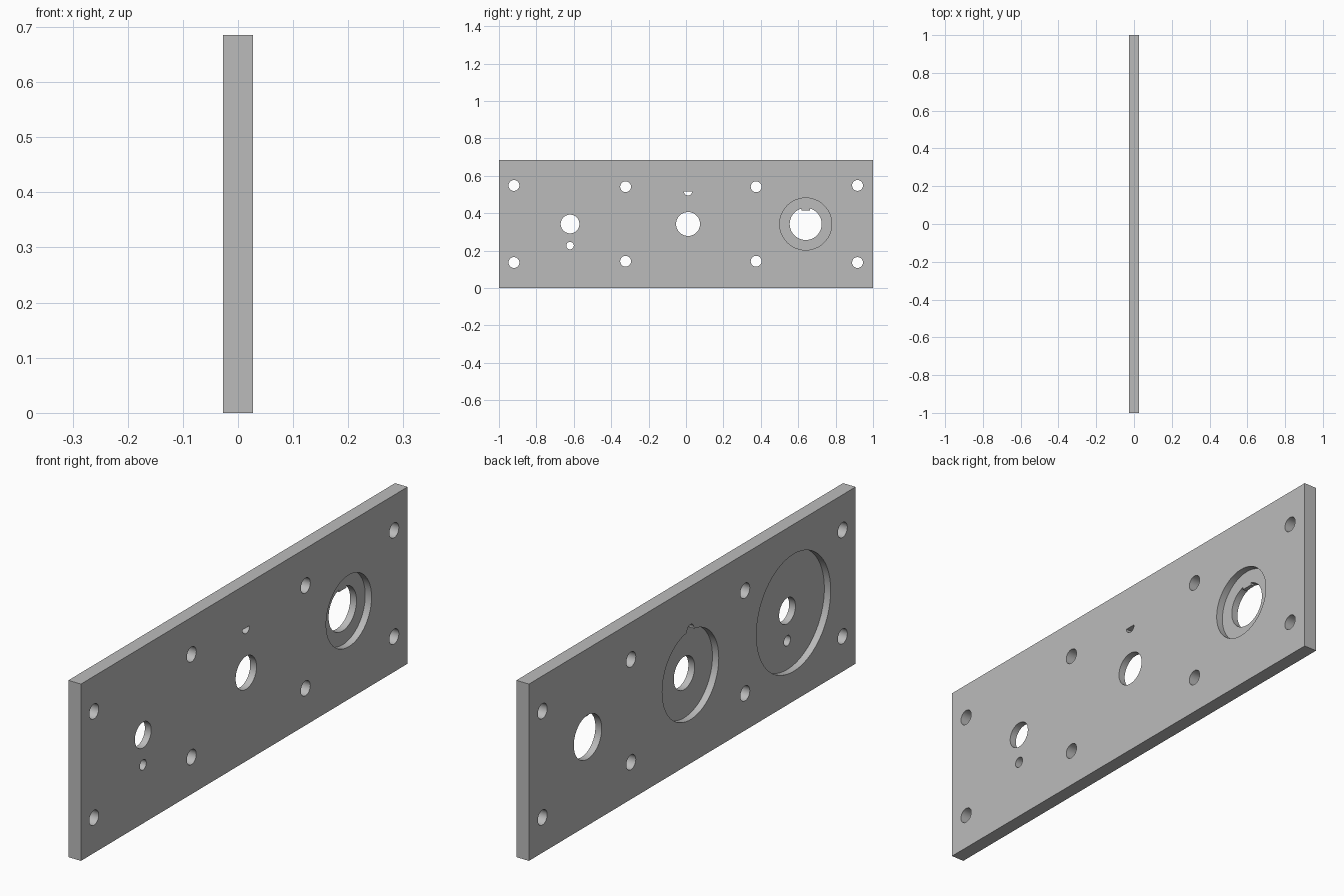
import bpy, bmesh
from math import sin, cos, pi

cube = bpy.data.objects.get("Cube")
if cube:
    bpy.data.objects.remove(cube, do_unlink=True)

grey = bpy.data.materials.new("plain grey")
grey.use_nodes = True
colour = (0.5, 0.5, 0.5, 1)
grey.diffuse_color = colour
grey.node_tree.nodes["Principled BSDF"].inputs["Base Color"].default_value = colour

HALF, HEIGHT, MID = 0.027, 0.685, 0.3425
OUT = 0.05


def prism(name, outline, x0, x1):
    """Extrude a (y, z) outline along x."""
    bm = bmesh.new()
    face = bm.faces.new([bm.verts.new((x0, y, z)) for y, z in outline])
    side = bmesh.ops.extrude_face_region(bm, geom=[face])["geom"]
    moved = [v for v in side if isinstance(v, bmesh.types.BMVert)]
    bmesh.ops.translate(bm, verts=moved, vec=(x1 - x0, 0, 0))
    bmesh.ops.recalc_face_normals(bm, faces=bm.faces)
    mesh = bpy.data.meshes.new(name)
    bm.to_mesh(mesh)
    bm.free()
    mesh.materials.append(grey)
    obj = bpy.data.objects.new(name, mesh)
    bpy.context.collection.objects.link(obj)
    return obj


def arc(y, z, r, start=0, sweep=2 * pi, n=64):
    count = n if sweep >= 2 * pi else n + 1
    return [(y + r * cos(start + sweep * i / n), z + r * sin(start + sweep * i / n))
            for i in range(count)]


def combine(target, tool, operation):
    mod = target.modifiers.new(operation.lower(), 'BOOLEAN')
    mod.operation, mod.solver, mod.object = operation, 'EXACT', tool
    bpy.context.view_layer.objects.active = target
    bpy.ops.object.modifier_apply(modifier=mod.name)
    bpy.data.objects.remove(tool, do_unlink=True)


def cut(outline, x0=-OUT, x1=OUT):
    combine(plate, prism("cutter", outline, x0, x1), 'DIFFERENCE')


# Flat plate
plate = prism("mounting_plate", [(-1, 0), (1, 0), (1, HEIGHT), (-1, HEIGHT)], -HALF, HALF)

# Screw holes in mirrored upper and lower rows
for y, dz in ((-0.92, 0.206), (0.917, 0.206), (-0.323, 0.199), (0.375, 0.199)):
    for side in (-1, 1):
        cut(arc(y, MID + side * dz, 0.029, n=32))

# Shaft holes and small pin hole
for y, z, r in ((-0.62, MID, 0.05), (-0.62, 0.227, 0.02),
                (0.011, MID, 0.064), (0.64, MID, 0.0855)):
    cut(arc(y, z, r))

# Round pockets: two on one face, one on the other
cut(arc(-0.62, MID, 0.227, n=96), -OUT, 0)
cut(arc(0.011, MID, 0.173, n=96), -OUT, 0)
cut(arc(0.64, MID, 0.139, n=96), 0, OUT)

# Pin notch on the rim of the middle pocket, with its half-round opening
cut(arc(0.011, 0.517, 0.021, n=32), -OUT, 0)
cut(arc(0.011, 0.517, 0.022, pi, pi, 16))

# Small key at the top of the large shaft hole
key = prism("key", [(0.617, 0.416), (0.663, 0.416), (0.663, 0.435), (0.617, 0.435)], -0.015, 0)
combine(plate, key, 'UNION')

# Smooth bores with sharp rims
bpy.ops.object.select_all(action='DESELECT')
plate.select_set(True)
bpy.context.view_layer.objects.active = plate
bpy.ops.object.shade_smooth_by_angle(angle=pi / 6)
